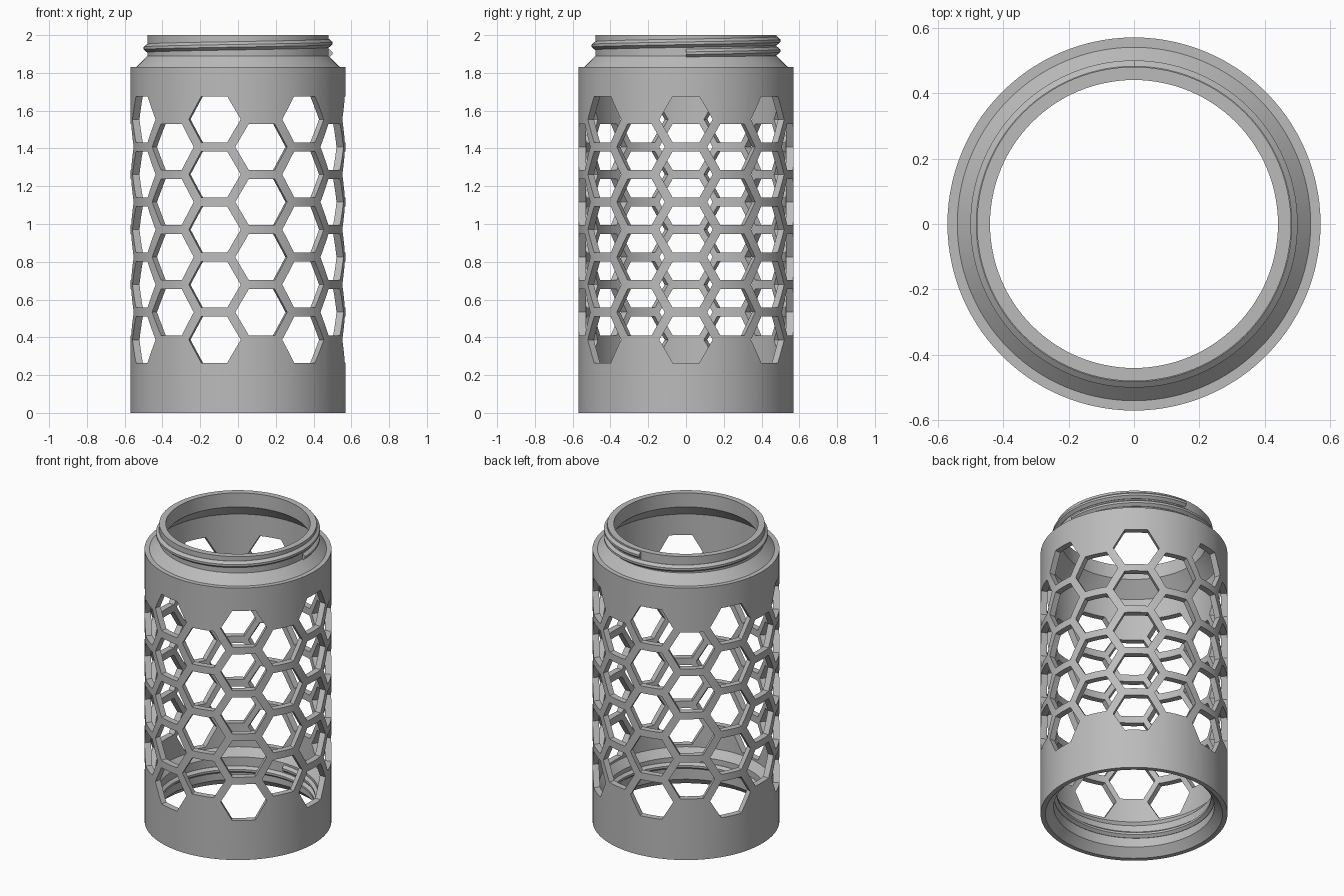
import bpy, bmesh, math
from mathutils import Matrix, Vector

cube = bpy.data.objects.get("Cube")
if cube:
    bpy.data.objects.remove(cube, do_unlink=True)

grey = bpy.data.materials.new("plain grey")
grey.use_nodes = True
grey.diffuse_color = (0.5, 0.5, 0.5, 1)
grey.node_tree.nodes["Principled BSDF"].inputs["Base Color"].default_value = (0.5, 0.5, 0.5, 1)

SEGMENTS = 112
COLUMNS = 14
HEX_RADIUS = 0.141
PITCH = 0.2917


def make_object(name, bm):
    bmesh.ops.recalc_face_normals(bm, faces=bm.faces)
    mesh = bpy.data.meshes.new(name)
    bm.to_mesh(mesh)
    bm.free()
    mesh.materials.append(grey)
    obj = bpy.data.objects.new(name, mesh)
    bpy.context.collection.objects.link(obj)
    return obj


def activate(obj):
    bpy.ops.object.select_all(action='DESELECT')
    obj.select_set(True)
    bpy.context.view_layer.objects.active = obj


def smooth(obj):
    activate(obj)
    bpy.ops.object.shade_smooth_by_angle(angle=math.radians(25))


def lathe(name, profile):
    """Revolve a closed (radius, z) profile about the z axis."""
    bm = bmesh.new()
    rings = []
    for i in range(SEGMENTS):
        a = math.tau * i / SEGMENTS
        rings.append([bm.verts.new((r * math.cos(a), r * math.sin(a), z)) for r, z in profile])
    n = len(profile)
    for i in range(SEGMENTS):
        p, q = rings[i], rings[(i + 1) % SEGMENTS]
        for j in range(n):
            k = (j + 1) % n
            bm.faces.new((p[j], q[j], q[k], p[k]))
    return make_object(name, bm)


def thread(name, section, start_z, lead, turns):
    """Sweep a (radius, z offset) section along a helix with blunt ends."""
    bm = bmesh.new()
    steps = round(SEGMENTS * turns)
    rings = []
    for i in range(steps + 1):
        a = math.tau * i / SEGMENTS
        z = start_z + lead * i / SEGMENTS
        rings.append([bm.verts.new((r * math.cos(a), r * math.sin(a), z + dz)) for r, dz in section])
    n = len(section)
    for p, q in zip(rings, rings[1:]):
        for j in range(n):
            k = (j + 1) % n
            bm.faces.new((p[j], q[j], q[k], p[k]))
    bm.faces.new(rings[0])
    bm.faces.new(rings[-1])
    return make_object(name, bm)


# Body: sleeve with a shouldered neck on top and a chamfered socket below
body = lathe("body", [
    (0.57, 0.0), (0.57, 1.83), (0.54, 1.83), (0.48, 1.89), (0.48, 2.0),
    (0.44, 2.0), (0.44, 1.906), (0.53, 1.816), (0.53, 0.25),
    (0.49, 0.20), (0.49, 0.05), (0.54, 0.0)])

# Honeycomb cutter: alternating columns of five and four radial hexagonal prisms
bm = bmesh.new()
for c in range(COLUMNS):
    turn = Matrix.Rotation(math.tau * c / COLUMNS, 4, 'Z')
    count, top = (5, 1.554) if c % 2 == 0 else (4, 1.554 - PITCH / 2)
    for row in range(count):
        z = top - row * PITCH
        ends = []
        for r in (0.49, 0.65):
            ends.append([bm.verts.new(turn @ Vector((
                r, HEX_RADIUS * math.cos(k * math.pi / 3),
                z + HEX_RADIUS * math.sin(k * math.pi / 3)))) for k in range(6)])
        inner, outer = ends
        bm.faces.new(inner)
        bm.faces.new(outer)
        for k in range(6):
            m = (k + 1) % 6
            bm.faces.new((inner[k], inner[m], outer[m], outer[k]))
cutter = make_object("hexagon_cutter", bm)
cutter.hide_render = True

cut = body.modifiers.new("honeycomb", 'BOOLEAN')
cut.operation = 'DIFFERENCE'
cut.solver = 'EXACT'
cut.object = cutter
activate(body)
bpy.ops.object.modifier_apply(modifier=cut.name)
bpy.data.objects.remove(cutter, do_unlink=True)
smooth(body)

# Screw threads: outside the neck and inside the socket
smooth(thread("neck_thread",
              [(0.47, -0.022), (0.482, -0.022), (0.50, -0.007), (0.50, 0.007), (0.482, 0.022), (0.47, 0.022)],
              1.904, 0.053, 1.25))
smooth(thread("socket_thread",
              [(0.50, -0.022), (0.488, -0.022), (0.47, -0.007), (0.47, 0.007), (0.488, 0.022), (0.50, 0.022)],
              0.10, 0.053, 1.25))
